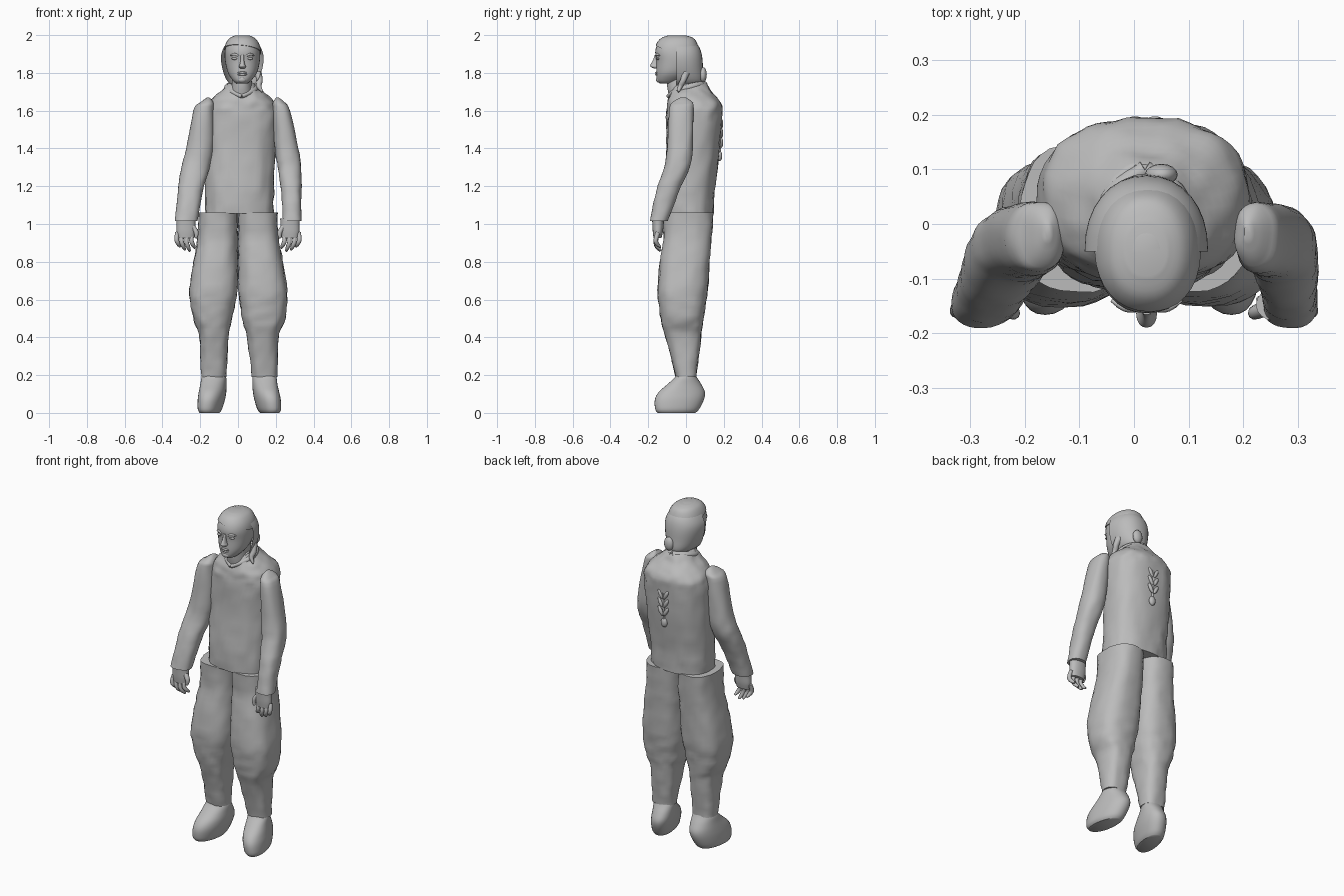
import bpy, bmesh, math
from mathutils import Vector, Euler, noise

if "Cube" in bpy.data.objects:
    bpy.data.objects.remove(bpy.data.objects["Cube"])

grey = bpy.data.materials.new("plain_grey")
grey.use_nodes = True
COLOUR = (0.5, 0.5, 0.5, 1)
grey.diffuse_color = COLOUR
grey.node_tree.nodes["Principled BSDF"].inputs["Base Color"].default_value = COLOUR


def finish(name, bm, angle=50):
    bmesh.ops.recalc_face_normals(bm, faces=bm.faces)
    mesh = bpy.data.meshes.new(name)
    bm.to_mesh(mesh)
    bm.free()
    mesh.materials.append(grey)
    mesh.shade_smooth()
    mesh.set_sharp_from_angle(angle=math.radians(angle))
    obj = bpy.data.objects.new(name, mesh)
    bpy.context.collection.objects.link(obj)
    return obj


def smooth_rows(rows, steps):
    """Catmull-Rom interpolation between table rows."""
    out = []
    for i in range(len(rows) - 1):
        a, b, c, d = (rows[max(0, min(len(rows) - 1, i + k))] for k in (-1, 0, 1, 2))
        for s in range(steps):
            t = s / steps
            out.append([q + 0.5 * t * (r - p + t * (2 * p - 5 * q + 4 * r - u + t * (3 * (q - r) + u - p)))
                        for p, q, r, u in zip(a, b, c, d)])
    return out + [list(rows[-1])]


def loft(name, rows, sides=32, power=2.2, steps=4, wrinkle=0, shear=0, keep=None):
    """Stack rounded rings given as (z, x_min, x_max, y_min, y_max)."""
    bm = bmesh.new()
    rings = []
    for z, x0, x1, y0, y1 in smooth_rows(rows, steps):
        ring = []
        for k in range(sides):
            a = math.tau * k / sides
            c, s = math.cos(a), math.sin(a)
            dx = math.copysign(abs(c) ** (2 / power), c) * (x1 - x0) / 2
            dy = math.copysign(abs(s) ** (2 / power), s) * (y1 - y0) / 2
            p = Vector(((x0 + x1) / 2 + dx + shear * dy, (y0 + y1) / 2 + dy, z))
            if wrinkle:
                n = noise.noise(p * 22) * wrinkle
                p += Vector((c, s, 0)) * n
            ring.append(bm.verts.new(p))
        rings.append(ring)
    for low, high in zip(rings, rings[1:]):
        for k in range(sides):
            j = (k + 1) % sides
            bm.faces.new((low[k], low[j], high[j], high[k]))
    bm.faces.new(rings[0])
    bm.faces.new(rings[-1])
    if keep:  # cut away everything behind the given plane
        cut = bmesh.ops.bisect_plane(bm, geom=bm.verts[:] + bm.edges[:] + bm.faces[:],
                                     plane_co=keep[0], plane_no=keep[1], clear_inner=True)
        edges = [e for e in cut["geom_cut"] if isinstance(e, bmesh.types.BMEdge)]
        bmesh.ops.holes_fill(bm, edges=edges)
    return finish(name, bm)


def blob(name, centre, size, turn=(0, 0, 0)):
    bm = bmesh.new()
    bmesh.ops.create_uvsphere(bm, u_segments=16, v_segments=10, radius=1)
    rot = Euler(turn).to_matrix()
    for v in bm.verts:
        v.co = Vector(centre) + rot @ Vector([a * b for a, b in zip(v.co, size)])
    return finish(name, bm)


def tube(name, points, radii):
    """Tapered tube along a smooth path."""
    curve = bpy.data.curves.new(name, "CURVE")
    curve.dimensions = "3D"
    curve.bevel_depth = 1
    curve.bevel_resolution = 3
    curve.use_fill_caps = True
    path = smooth_rows([tuple(p) + (r,) for p, r in zip(points, radii)], 4)
    spline = curve.splines.new("POLY")
    spline.points.add(len(path) - 1)
    for pt, (x, y, z, r) in zip(spline.points, path):
        pt.co = (x, y, z, 1)
        pt.radius = r
    spline.use_smooth = True
    curve.materials.append(grey)
    obj = bpy.data.objects.new(name, curve)
    bpy.context.collection.objects.link(obj)
    return obj


# Tunic body
loft("tunic", [(1.055, -.17, .187, -.12, .145), (1.2, -.175, .19, -.12, .155),
               (1.4, -.175, .2, -.105, .18), (1.57, -.175, .213, -.105, .192),
               (1.63, -.16, .2, -.1, .19), (1.67, -.13, .17, -.09, .16),
               (1.71, -.085, .12, -.075, .13), (1.745, -.05, .085, -.05, .105)],
     sides=48, power=2.4, wrinkle=.008)

# Limbs: z, right inner, right outer, left inner, left outer, front, back
arms = [(1.015, -.215, -.335, .235, .335, -.19, -.095), (1.1, -.2, -.325, .235, .335, -.175, -.065),
        (1.2, -.18, -.315, .225, .335, -.15, -.025), (1.3, -.15, -.3, .21, .335, -.115, .02),
        (1.4, -.13, -.275, .195, .32, -.1, .035), (1.6, -.125, -.235, .185, .275, -.09, .04),
        (1.645, -.13, -.2, .185, .245, -.07, .035), (1.67, -.15, -.165, .2, .215, -.03, 0)]
legs = [(.19, -.06, -.195, .075, .205, -.055, .055), (.3, -.055, -.2, .06, .21, -.08, .068),
        (.42, -.048, -.208, .045, .217, -.115, .082), (.48, -.035, -.23, .025, .245, -.13, .09),
        (.56, -.018, -.25, .012, .258, -.142, .102), (.65, -.002, -.258, .002, .26, -.15, .115),
        (.8, 0, -.235, 0, .238, -.138, .125), (.93, 0, -.215, 0, .215, -.12, .136),
        (1.06, 0, -.208, 0, .21, -.125, .145)]
shoes = [(0, -.1, -.2, .12, .215, -.15, .05), (.02, -.088, -.21, .105, .225, -.163, .07),
         (.07, -.072, -.21, .09, .223, -.165, .095), (.11, -.065, -.205, .082, .215, -.145, .1),
         (.15, -.063, -.198, .078, .207, -.1, .082), (.185, -.063, -.193, .078, .203, -.062, .06),
         (.205, -.07, -.185, .085, .195, -.05, .05)]
for side, label in ((-1, "right"), (1, "left")):
    i = 1 if side < 0 else 3
    for part, table, power, wrinkle, shear in (("sleeve", arms, 2.3, .004, 0),
                                               ("trouser_leg", legs, 2.6, .006, 0),
                                               ("shoe", shoes, 2.2, 0, -.15 * side)):
        rows = [(r[0], min(r[i], r[i + 1]), max(r[i], r[i + 1]), r[5], r[6]) for r in table]
        loft(f"{label}_{part}", rows, power=power, wrinkle=wrinkle, shear=shear)

    # Hand with cuff, curled fingers and thumb
    x = side * .275
    loft(f"{label}_palm", [(.925, x - .042, x + .042, -.172, -.13), (.96, x - .05, x + .05, -.176, -.122),
                           (1.0, x - .05, x + .05, -.178, -.118), (1.03, x - .052, x + .052, -.18, -.115)],
         sides=20)
    for n in range(4):
        fx = x + side * (.046 - .026 * n)
        drop = (.055, .072, .078, .062)[n]
        tube(f"{label}_finger_{n + 1}",
             [(fx, -.148, .955), (fx + side * .004, -.16, .935 - drop * .35),
              (fx - side * .006, -.152, .935 - drop * .75), (fx - side * .014, -.135, .935 - drop)],
             [.012, .012, .011, .006])
    tube(f"{label}_thumb", [(x - side * .035, -.155, .985), (x - side * .054, -.162, .955),
                            (x - side * .052, -.165, .925)], [.014, .013, .007])

# Neck and collar
MID = .02
loft("neck", [(1.66, -.05, .085, -.085, .08), (1.73, -.035, .075, -.1, .07), (1.8, -.03, .07, -.1, .06)])
for side, label in ((-1, "right"), (1, "left")):
    tube(f"{label}_collar", [(MID, .1, 1.74), (MID + side * .055, .06, 1.735), (MID + side * .075, 0, 1.72),
                             (MID + side * .05, -.06, 1.7), (MID, -.095, 1.675)],
         [.016, .018, .018, .015, .01])

# Head and hair fringe
skull = [(1.745, -.01, .05, -.14, -.07), (1.76, -.028, .07, -.154, -.03), (1.8, -.053, .1, -.157, .02),
         (1.86, -.068, .115, -.157, .06), (1.91, -.07, .117, -.163, .07), (1.95, -.06, .107, -.152, .06),
         (1.98, -.04, .085, -.127, .04), (1.994, -.01, .055, -.09, .0)]
loft("head", skull)
loft("hair_fringe", [(z + .004, a - .005, b + .005, c - .005, d) for z, a, b, c, d in skull],
     keep=((0, -.16, 1.95), (.12, .25, 1)))

# Hood wrapping the back of the head, open toward the face
hood = [(1.72, .0, .05, .06), (1.755, -.055, .1, .09), (1.82, -.082, .128, .09), (1.89, -.09, .135, .085),
        (1.94, -.072, .117, .068), (1.98, -.04, .085, .03), (1.999, 0, .045, -.02)]
loft("hood", [(z, a, b, -.1 - back, back) for z, a, b, back in hood],
     keep=((0, -.05, 0), (0, 1, 0)))
blob("hood_knot", (.05, .09, 1.79), (.03, .02, .04))
tube("hair_strand", [(.105, .0, 1.8), (.115, -.015, 1.76), (.11, -.03, 1.73), (.13, -.04, 1.7)],
     [.02, .016, .014, .005])

# Face features
loft("nose", [(1.822, .012, .034, -.168, -.14), (1.833, .004, .042, -.188, -.14),
              (1.845, .009, .037, -.187, -.14), (1.87, .014, .032, -.174, -.14),
              (1.895, .013, .033, -.166, -.14)], sides=16)
for side, label in ((-1, "right"), (1, "left")):
    ex = MID + .003 + side * .04
    blob(f"{label}_eye", (ex, -.148, 1.876), (.017, .009, .007))
    tube(f"{label}_brow", [(ex - side * .02, -.157, 1.89), (ex, -.153, 1.898), (ex + side * .024, -.14, 1.892)],
         [.005, .007, .003])
for label, z in (("upper_lip", 1.801), ("lower_lip", 1.791)):
    blob(label, (MID + .003, -.156, z), (.025, .007, .006))
blob("chin", (MID + .001, -.144, 1.764), (.024, .015, .016))

# Leaf ornament on the back
for row, z in enumerate((1.53, 1.48, 1.43)):
    for side, label in ((-1, "right"), (1, "left")):
        blob(f"{label}_back_leaf_{row + 1}", (MID + side * .018, .187, z), (.011, .01, .03), (0, side * .5, 0))
tube("back_stem", [(MID, .188, 1.54), (MID, .184, 1.45), (MID, .178, 1.37)], [.005, .006, .006])
blob("back_bud", (MID, .178, 1.36), (.02, .014, .028))
